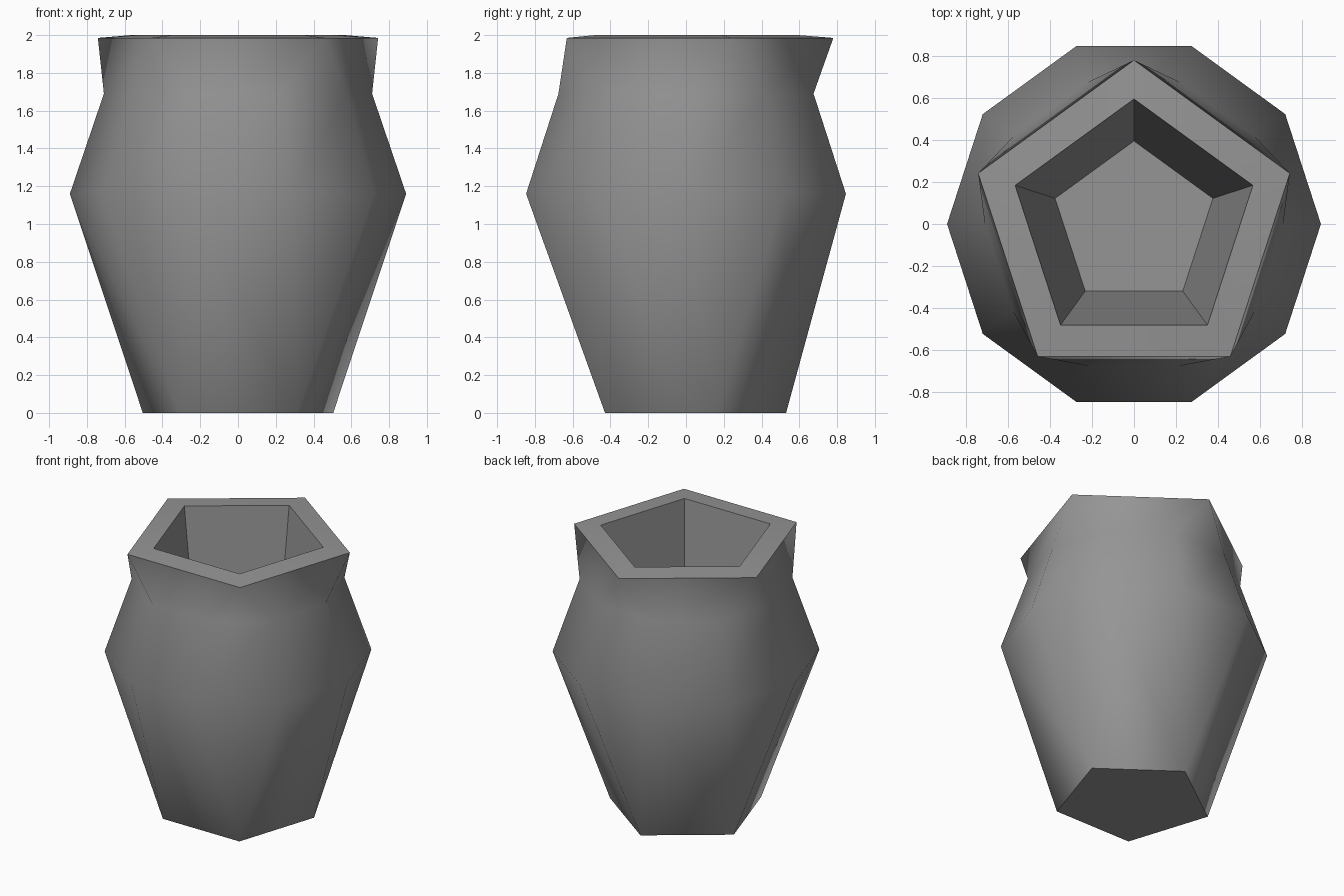
import bpy, bmesh
from math import radians, sin, cos

cube = bpy.data.objects.get("Cube")
if cube:
    bpy.data.objects.remove(cube, do_unlink=True)

clay = bpy.data.materials.new("grey clay")
clay.use_nodes = True
clay.diffuse_color = (0.3, 0.3, 0.3, 1)
clay.node_tree.nodes["Principled BSDF"].inputs["Base Color"].default_value = (0.3, 0.3, 0.3, 1)

bm = bmesh.new()


def ring(sides, radius, z, start):
    """Regular polygon of vertices, first one at the start angle."""
    angles = [radians(start + i * 360 / sides) for i in range(sides)]
    return [bm.verts.new((radius * cos(a), radius * sin(a), z)) for a in angles]


def bridge(a, b):
    """Quads between two rings of equal count."""
    n = len(a)
    for i in range(n):
        bm.faces.new((a[i], a[(i + 1) % n], b[(i + 1) % n], b[i]))


def halve(ten, five):
    """Each pentagon corner takes a triangle, each pentagon side a quad."""
    for i in range(5):
        a, b, c = (ten[(2 * i + k) % 10] for k in range(3))
        bm.faces.new((a, b, five[i]))
        bm.faces.new((b, c, five[(i + 1) % 5], five[i]))


# Outer wall: pentagon foot, ten-sided belly and neck, pentagon lip
foot = ring(5, 0.53, 0, 18)
belly = ring(10, 0.89, 1.16, 0)
neck = ring(10, 0.71, 1.69, 0)
lip = ring(5, 0.78, 1.985, 18)
bm.faces.new(foot)
halve(belly, foot)
bridge(belly, neck)
halve(neck, lip)

# Rim and tapered hollow with its floor
mouth = ring(5, 0.595, 2, 18)
floor = ring(5, 0.395, 0.5, 18)
bridge(lip, mouth)
bridge(mouth, floor)
bm.faces.new(floor)

bmesh.ops.recalc_face_normals(bm, faces=bm.faces[:])
mesh = bpy.data.meshes.new("pot")
bm.to_mesh(mesh)
bm.free()
mesh.materials.append(clay)
pot = bpy.data.objects.new("pot", mesh)
bpy.context.collection.objects.link(pot)

# Soft body, crisp rim, foot and hollow
bpy.ops.object.select_all(action="DESELECT")
pot.select_set(True)
bpy.context.view_layer.objects.active = pot
bpy.ops.object.shade_smooth_by_angle(angle=radians(60))
